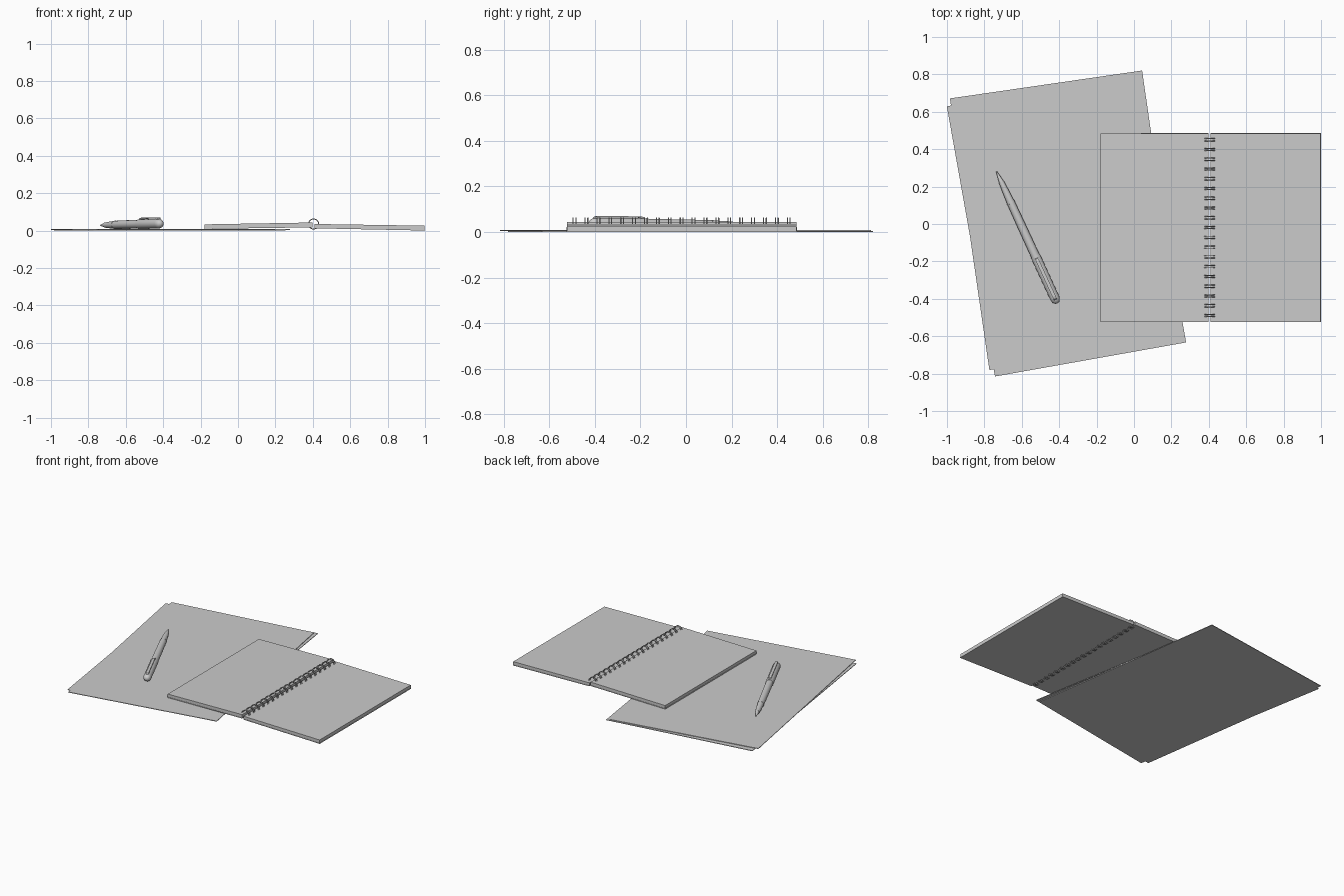
import bpy, bmesh, math

if "Cube" in bpy.data.objects:
    bpy.data.objects.remove(bpy.data.objects["Cube"])


def make_object(name, bm, smooth=False):
    bmesh.ops.recalc_face_normals(bm, faces=bm.faces[:])
    me = bpy.data.meshes.new(name)
    bm.to_mesh(me)
    bm.free()
    ob = bpy.data.objects.new(name, me)
    bpy.context.collection.objects.link(ob)
    if smooth:
        bpy.ops.object.select_all(action='DESELECT')
        ob.select_set(True)
        bpy.context.view_layer.objects.active = ob
        bpy.ops.object.shade_smooth_by_angle(angle=math.radians(35))
    return ob


def extrude_profile(name, pts, y0, y1):
    """Solid from an x-z outline, extruded along y."""
    bm = bmesh.new()
    face = bm.faces.new([bm.verts.new((x, y0, z)) for x, z in pts])
    ext = bmesh.ops.extrude_face_region(bm, geom=[face])
    moved = [g for g in ext['geom'] if isinstance(g, bmesh.types.BMVert)]
    bmesh.ops.translate(bm, verts=moved, vec=(0, y1 - y0, 0))
    return make_object(name, bm)


def lathe(name, profile, segments=24):
    """Revolve (distance, radius) points around the local x axis."""
    bm = bmesh.new()
    verts = [bm.verts.new((d, 0, r)) for d, r in profile]
    edges = [bm.edges.new(p) for p in zip(verts, verts[1:])]
    bmesh.ops.spin(bm, geom=verts + edges, cent=(0, 0, 0), axis=(1, 0, 0),
                   angle=math.tau, steps=segments, use_duplicate=False)
    bmesh.ops.remove_doubles(bm, verts=bm.verts[:], dist=1e-5)
    return make_object(name, bm, True)


# Two loose sheets of paper, slightly fanned
for name, x, y, z, angle in (("lower_sheet", -0.365, 0.02, 0.002, 8.26),
                             ("upper_sheet", -0.361, -0.002, 0.006, 10.1)):
    bpy.ops.mesh.primitive_cube_add(size=1, location=(x, y, z),
                                    rotation=(0, 0, math.radians(angle)))
    sheet = bpy.context.object
    sheet.name = name
    sheet.scale = (1.038, 1.467, 0.004)

# Open notebook: a cover and a page block on each side, raised at the spine
for side, xa, xb, za, zb, top_a, top_b in (
        ("left", -0.18, 0.399, 0.009, 0.017, 0.033, 0.043),
        ("right", 1.0, 0.409, 0.0, 0.012, 0.026, 0.035)):
    t = 0.004
    extrude_profile(side + "_cover", [(xa, za), (xb, zb), (xb, zb + t), (xa, za + t)],
                    -0.525, 0.487)
    inset = 0.002 if xa < xb else -0.002
    extrude_profile(side + "_pages",
                    [(xa + inset, za + t), (xb, zb + t), (xb, top_b), (xa + inset, top_a)],
                    -0.523, 0.485)

# Twin-loop wire binding
bpy.ops.mesh.primitive_torus_add(location=(0.404, -0.495, 0.035), rotation=(math.pi / 2, 0, 0),
                                 major_segments=24, minor_segments=8,
                                 major_radius=0.027, minor_radius=0.0025)
rings = bpy.context.object
rings.name = "binding_rings"
bpy.ops.object.transform_apply(location=False, rotation=True, scale=False)
bpy.ops.object.shade_smooth_by_angle(angle=math.radians(60))
for label, count, step in (("pair", 2, 0.012), ("row", 19, 0.0522)):
    arr = rings.modifiers.new(label, 'ARRAY')
    arr.count = count
    arr.use_relative_offset = False
    arr.use_constant_offset = True
    arr.constant_offset_displace = (0, step, 0)

# Pen: parts along local x starting at the tip
pen = [
    lathe("pen_tip", [(0, 0), (0.001, 0.003), (0.06, 0.013), (0.06, 0)]),
    lathe("pen_grip", [(0.06, 0), (0.06, 0.014), (0.12, 0.018), (0.178, 0.0205), (0.178, 0)]),
    lathe("pen_ring", [(0.178, 0), (0.178, 0.022), (0.188, 0.0225), (0.188, 0)]),
    lathe("pen_barrel", [(0.188, 0), (0.188, 0.0215), (0.35, 0.023), (0.495, 0.0235), (0.495, 0)]),
    lathe("pen_cap", [(0.495, 0), (0.495, 0.0255), (0.505, 0.026), (0.745, 0.0255),
                      (0.757, 0.0235), (0.768, 0.018), (0.775, 0.010), (0.777, 0)]),
    # Clip: thin bar above the cap with a foot at each end
    extrude_profile("pen_clip", [(0.51, 0.0245), (0.525, 0.0245), (0.535, 0.028), (0.725, 0.028),
                                 (0.73, 0.022), (0.757, 0.02), (0.75, 0.031), (0.735, 0.034),
                                 (0.53, 0.034), (0.515, 0.031)], -0.009, 0.009),
]
for part in pen:
    part.location = (-0.735, 0.281, 0.0285)
    part.rotation_euler = (0, -0.011, math.radians(-65.3))
